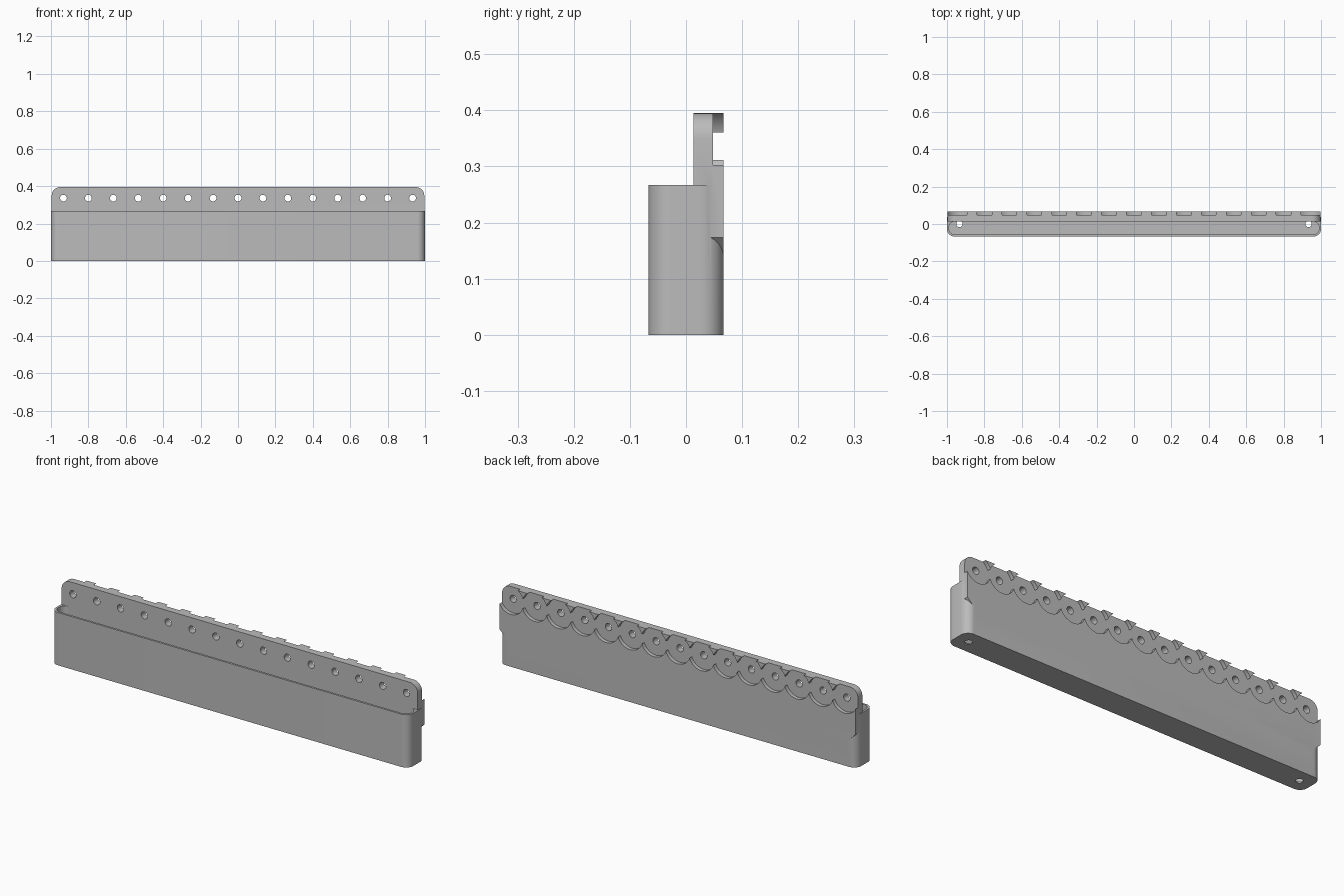
import bpy, bmesh, math

cube = bpy.data.objects.get("Cube")
if cube:
    bpy.data.objects.remove(cube, do_unlink=True)

grey = bpy.data.materials.new("plain_grey")
grey.use_nodes = True
COLOUR = (0.5, 0.5, 0.5, 1)
grey.diffuse_color = COLOUR
grey.node_tree.nodes["Principled BSDF"].inputs["Base Color"].default_value = COLOUR

PITCH, HOLES = 2 / 15, 15
HOLE_Z = 0.336
BIN_H, WALL = 0.267, 0.0107
Y0, Y1 = -0.067, 0.067
PLATE_Y, PLATE_X, PLATE_TOP = 0.0133, 0.996, 0.395


def prism(name, outline, low, high, axis="z"):
    """Extrude an outline along z, or an x-z outline along y."""
    bm = bmesh.new()
    place = (lambda a, b, h: (a, b, h)) if axis == "z" else (lambda a, b, h: (a, h, b))
    face = bm.faces.new([bm.verts.new(place(a, b, low)) for a, b in outline])
    ext = bmesh.ops.extrude_face_region(bm, geom=[face])
    moved = [v for v in ext["geom"] if isinstance(v, bmesh.types.BMVert)]
    bmesh.ops.translate(bm, vec=place(0, 0, high - low), verts=moved)
    bmesh.ops.recalc_face_normals(bm, faces=bm.faces)
    mesh = bpy.data.meshes.new(name)
    bm.to_mesh(mesh)
    bm.free()
    mesh.materials.append(grey)
    obj = bpy.data.objects.new(name, mesh)
    bpy.context.collection.objects.link(obj)
    return obj


def arc(cx, cy, r, start, end, steps):
    angles = [math.radians(start + (end - start) * i / steps) for i in range(steps + 1)]
    return [(cx + r * math.cos(a), cy + r * math.sin(a)) for a in angles]


def circle(cx, cy, r, steps=48):
    return arc(cx, cy, r, 0, 360, steps)[:-1]


def rounded_box(x, low, high, r, steps=10):
    corners = [(x - r, high - r), (r - x, high - r), (r - x, low + r), (x - r, low + r)]
    return [p for i, (cx, cy) in enumerate(corners)
            for p in arc(cx, cy, r, 90 * i, 90 * i + 90, steps)]


def boolean(target, tool, operation="DIFFERENCE"):
    mod = target.modifiers.new(operation.title(), "BOOLEAN")
    mod.object, mod.operation, mod.solver = tool, operation, "EXACT"
    bpy.context.view_layer.objects.active = target
    bpy.ops.object.modifier_apply(modifier=mod.name)
    bpy.data.objects.remove(tool, do_unlink=True)


# Open bin with rounded upright corners
body = prism("wall_bin", rounded_box(1, Y0, Y1, 0.04), 0, BIN_H)

# Mounting plate with rounded top and sloped lower corners
r = 0.045
plate_outline = arc(PLATE_X - r, PLATE_TOP - r, r, 0, 90, 10)
plate_outline += arc(r - PLATE_X, PLATE_TOP - r, r, 90, 180, 10)
plate_outline += [(-PLATE_X, 0.173), (-0.94, 0.117), (0.94, 0.117), (PLATE_X, 0.173)]
plate = prism("back_plate", plate_outline, PLATE_Y, Y1, "y")
boolean(body, plate, "UNION")

# Hollow in front of the plate
hollow = prism("hollow", rounded_box(1 - WALL, Y0 + WALL, PLATE_Y, 0.03), WALL, 0.5)
boolean(body, hollow)

# Scalloped recesses and mounting holes along the back
for i in range(HOLES):
    x = (i - (HOLES - 1) / 2) * PITCH
    boolean(body, prism("recess", circle(x, HOLE_Z, 0.0712), 0.048, 0.1, "y"))
    boolean(body, prism("hole", circle(x, HOLE_Z, 0.018, 24), 0, 0.1, "y"))

# Countersunk drain holes in the floor
for side in (-1, 1):
    x = side * 7 * PITCH
    boolean(body, prism("drain", circle(x, 0, 0.017, 24), -0.1, 0.1))
    boolean(body, prism("sink", circle(x, 0, 0.031, 32), 0.006, 0.1))

# Smooth curved walls, crisp edges
bpy.ops.object.select_all(action="DESELECT")
body.select_set(True)
bpy.context.view_layer.objects.active = body
bpy.ops.object.shade_smooth_by_angle(angle=math.radians(30))
